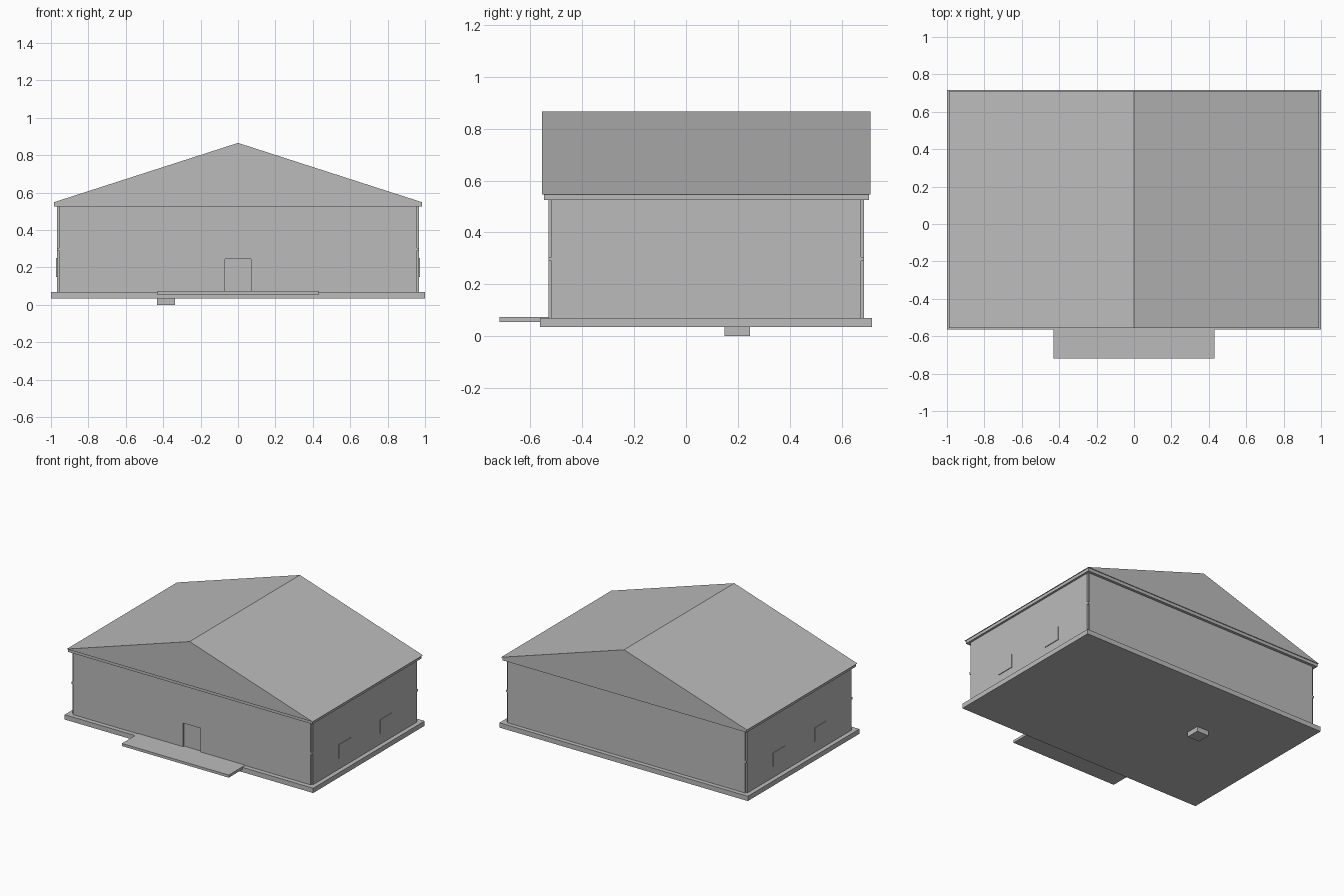
import bpy
import bmesh

cube = bpy.data.objects.get("Cube")
if cube:
    bpy.data.objects.remove(cube, do_unlink=True)

grey = bpy.data.materials.new("plain grey")
grey.use_nodes = True
grey.diffuse_color = (0.5, 0.5, 0.5, 1)
bsdf = grey.node_tree.nodes["Principled BSDF"]
bsdf.inputs["Base Color"].default_value = grey.diffuse_color
bsdf.inputs["Roughness"].default_value = 0.9


def finish(name, bm):
    bmesh.ops.recalc_face_normals(bm, faces=bm.faces)
    mesh = bpy.data.meshes.new(name)
    bm.to_mesh(mesh)
    bm.free()
    mesh.materials.append(grey)
    obj = bpy.data.objects.new(name, mesh)
    bpy.context.collection.objects.link(obj)
    return obj


def box(name, xs, ys, zs):
    bm = bmesh.new()
    bmesh.ops.create_cube(bm, size=1)
    for v in bm.verts:
        v.co = [r[0] if c < 0 else r[1] for c, r in zip(v.co, (xs, ys, zs))]
    return finish(name, bm)


def prism(name, profile, ys):
    bm = bmesh.new()
    face = bm.faces.new([bm.verts.new((x, ys[0], z)) for x, z in profile])
    new = bmesh.ops.extrude_face_region(bm, geom=[face])["geom"]
    verts = [g for g in new if isinstance(g, bmesh.types.BMVert)]
    bmesh.ops.translate(bm, verts=verts, vec=(0, ys[1] - ys[0], 0))
    return finish(name, bm)


FLOOR, EAVE, ROOF = 0.07, 0.525, 0.547
OUT_X, IN_X = 0.968, 0.957
FRONT, FRONT_IN = -0.531, -0.519
BACK, BACK_IN = 0.686, 0.675
DOOR, DOOR_TOP = 0.07, 0.245
walls = (FLOOR, EAVE)

# Foundation, entrance platform and the pillar running up through the floor
box("foundation", (-1, 1), (-0.564, 0.717), (0.035, FLOOR))
box("entrance_platform", (-0.43, 0.43), (-0.72, FRONT_IN), (0.054, 0.073))
box("pillar", (-0.433, -0.337), (0.148, 0.246), (0, ROOF))

# Inner shell with thin cladding that leaves the corners open
box("wall_core", (-IN_X, IN_X), (FRONT_IN, BACK_IN), walls)
box("back_cladding", (-IN_X, IN_X), (BACK_IN, BACK), walls)

# Front cladding around a shallow doorway
box("front_cladding_right", (-IN_X, -DOOR), (FRONT, FRONT_IN), walls)
box("front_cladding_left", (DOOR, IN_X), (FRONT, FRONT_IN), walls)
box("door_lintel", (-DOOR, DOOR), (FRONT, FRONT_IN), (DOOR_TOP, EAVE))

# Side cladding, windows and corner ties
for side, s in (("left", 1), ("right", -1)):
    def span(a, b):
        return sorted((s * a, s * b))
    box(side + "_cladding", span(IN_X, OUT_X), (FRONT_IN, BACK_IN), walls)
    for end, y in (("front", -0.16), ("back", 0.315)):
        box(f"{side}_{end}_window", span(OUT_X, OUT_X + 0.005),
            (y - 0.067, y + 0.067), (0.15, 0.25))
    for end, ys in (("front", (FRONT, FRONT_IN)), ("back", (BACK_IN, BACK))):
        box(f"{side}_{end}_corner_tie", span(IN_X, OUT_X), ys, (0.29, 0.305))

# Eave slab and gabled roof
box("eave_slab", (-0.983, 0.983), (-0.548, 0.706), (EAVE, ROOF))
prism("gable_roof", [(-0.99, ROOF), (0.99, ROOF), (0, 0.866)], (-0.556, 0.712))
